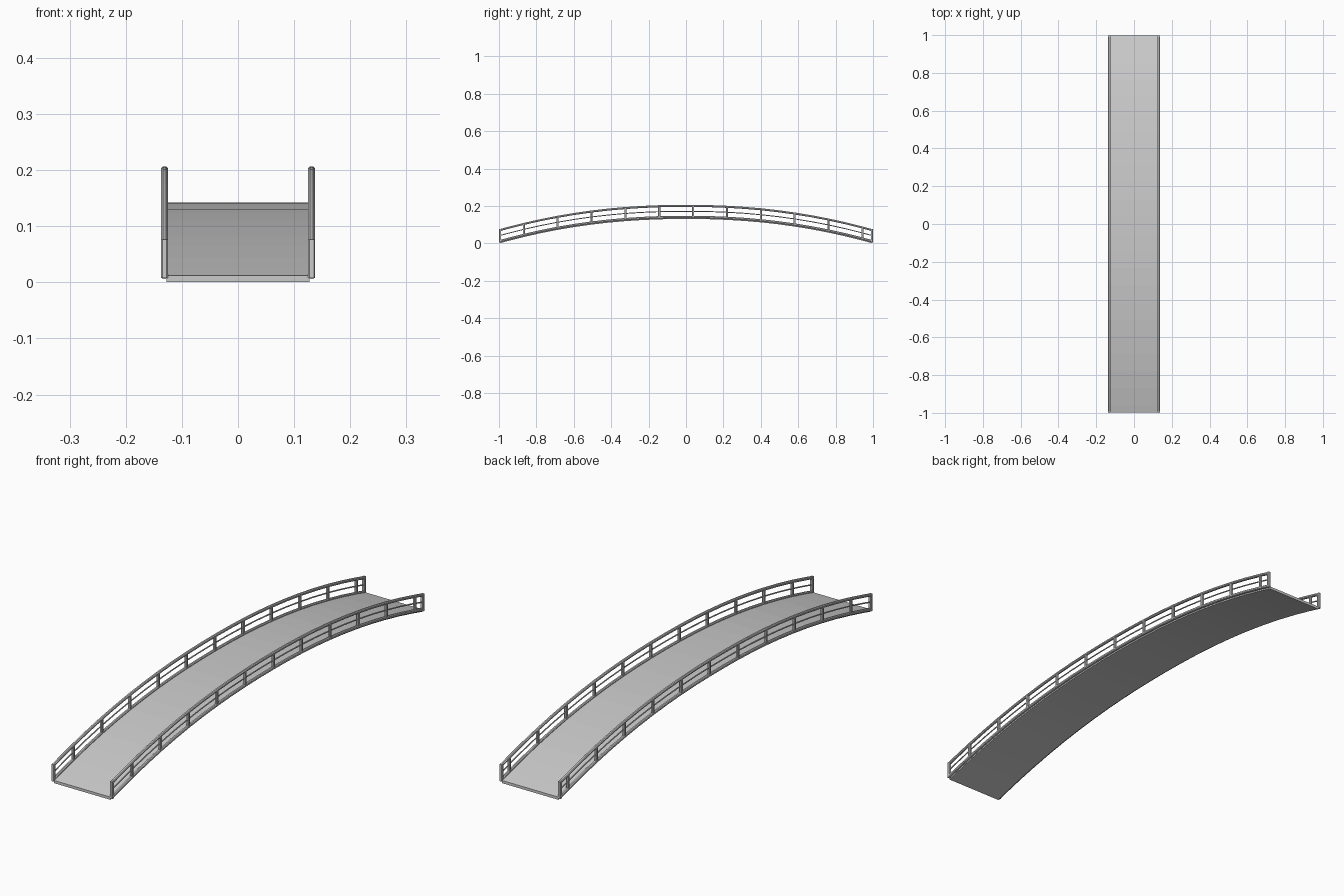
import bpy, bmesh

if "Cube" in bpy.data.objects:
    bpy.data.objects.remove(bpy.data.objects["Cube"])

RISE = 0.131
PITCH = 0.181
POSTS = [0.943 - PITCH * k for k in range(11)]
END = 0.997


def arch(y):
    """Height of the arch line at y."""
    return RISE * (1 - abs(y) ** 2.15)


def make_object(name, bm):
    bmesh.ops.recalc_face_normals(bm, faces=bm.faces)
    mesh = bpy.data.meshes.new(name)
    bm.to_mesh(mesh)
    bm.free()
    ob = bpy.data.objects.new(name, mesh)
    bpy.context.collection.objects.link(ob)
    return ob


def chamfered(cx, cz, w, h, c):
    """Rectangle with cut corners, centred at cx, cz."""
    a, b = w / 2, h / 2
    pts = [(a, b - c), (a - c, b), (c - a, b), (-a, b - c),
           (-a, c - b), (c - a, -b), (a - c, -b), (a, c - b)]
    return [(cx + x, cz + z) for x, z in pts]


def sweep(bm, section, stations):
    """Carry an x/z section along the arch and cap both ends."""
    rings = [[bm.verts.new((x, y, z + arch(y))) for x, z in section] for y in stations]
    n = len(section)
    for r, s in zip(rings, rings[1:]):
        for i in range(n):
            j = (i + 1) % n
            bm.faces.new((r[i], r[j], s[j], s[i]))
    bm.faces.new(rings[0])
    bm.faces.new(rings[-1])


def upright(bm, x, y, w, d, z0, z1):
    """Vertical chamfered post between two heights above the arch."""
    low, high = [[bm.verts.new((px, py, z + arch(y)))
                  for px, py in chamfered(x, y, w, d, 0.002)] for z in (z0, z1)]
    for i in range(8):
        j = (i + 1) % 8
        bm.faces.new((low[i], low[j], high[j], high[i]))
    bm.faces.new(low)
    bm.faces.new(high)


# stations fall on the posts and halfway between them
inner = sorted(POSTS + [p - PITCH / 2 for p in POSTS])
stations = [-END] + [y for y in inner if abs(y) < 0.98] + [END]

# curved deck slab, split down the middle and across into panels
bm = bmesh.new()
sweep(bm, [(-0.127, 0), (0, 0), (0.127, 0), (0.127, 0.011), (0, 0.011), (-0.127, 0.011)], stations)
bmesh.ops.recalc_face_normals(bm, faces=bm.faces)
seams = [e for e in bm.edges if all(abs(v.co.y) < 0.99 for v in e.verts)
         and abs(e.verts[0].co.y - e.verts[1].co.y) < 1e-5]
bmesh.ops.split_edges(bm, edges=seams)
make_object("deck", bm)

# railings, one object per part and side
for side, sx in (("left", -1), ("right", 1)):
    x = sx * 0.131
    for part, z, w, h, c in (("top_rail", 0.070, 0.012, 0.011, 0.003),
                             ("middle_rail", 0.041, 0.005, 0.005, 0.0015),
                             ("bottom_rail", 0.011, 0.012, 0.012, 0.003)):
        bm = bmesh.new()
        sweep(bm, chamfered(x, z, w, h, c), stations)
        make_object(f"{side}_{part}", bm)
    bm = bmesh.new()
    for y in POSTS:
        upright(bm, x, y, 0.011, 0.011, 0.012, 0.070)
    for y in (-0.994, 0.994):
        upright(bm, x, y, 0.012, 0.012, 0.006, 0.0745)
    make_object(f"{side}_posts", bm)
